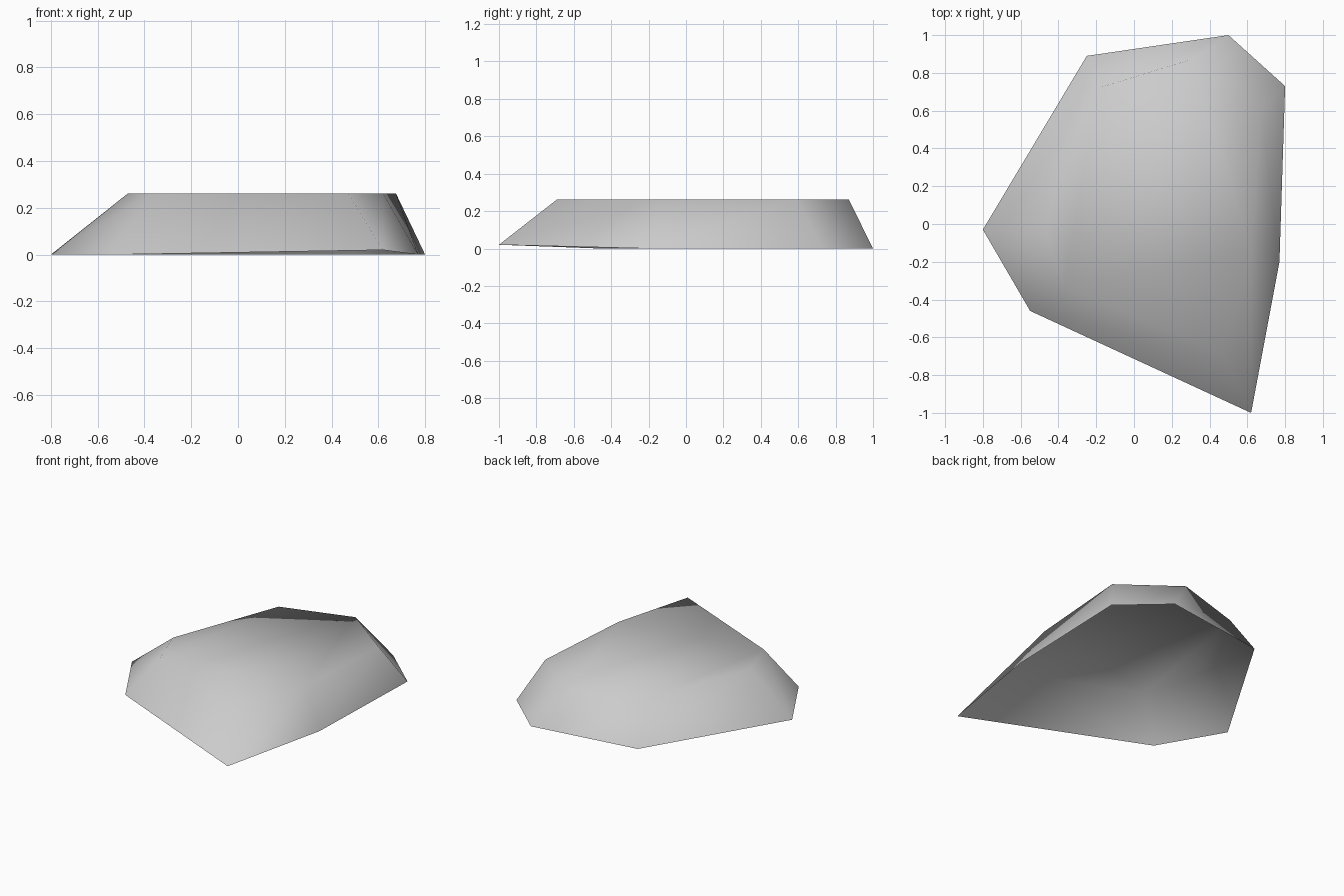
import bpy
import bmesh

cube = bpy.data.objects.get("Cube")
if cube:
    bpy.data.objects.remove(cube, do_unlink=True)

HEIGHT = 0.262

# Outline corners, anticlockwise: ground x, y, z and plateau x, y
CORNERS = [
    ((-0.80, -0.03, 0.0), (-0.47, -0.04)),
    ((-0.55, -0.46, 0.0), (-0.37, -0.33)),
    ((0.62, -1.00, 0.02), (0.47, -0.69)),
    ((0.77, -0.20, 0.0), (0.62, -0.14)),
    ((0.80, 0.73, 0.0), (0.675, 0.59)),
    ((0.50, 1.00, 0.0), (0.30, 0.87)),
    ((-0.25, 0.89, 0.0), (-0.19, 0.72)),
]

# Stone material
stone = bpy.data.materials.new("stone_grey")
stone.use_nodes = True
colour = (0.6, 0.6, 0.6, 1.0)
stone.diffuse_color = colour
stone.node_tree.nodes["Principled BSDF"].inputs["Base Color"].default_value = colour

# Flat rock: sloping sides and a plateau, open underneath
bm = bmesh.new()
ground = [bm.verts.new(low) for low, high in CORNERS]
plateau = [bm.verts.new((*high, HEIGHT)) for low, high in CORNERS]
for i in range(len(CORNERS)):
    j = (i + 1) % len(CORNERS)
    bm.faces.new((ground[i], ground[j], plateau[j], plateau[i]))
bm.faces.new(plateau)
for face in bm.faces:
    face.smooth = True

mesh = bpy.data.meshes.new("flat_rock")
bm.to_mesh(mesh)
bm.free()
mesh.materials.append(stone)
rock = bpy.data.objects.new("flat_rock", mesh)
bpy.context.collection.objects.link(rock)
